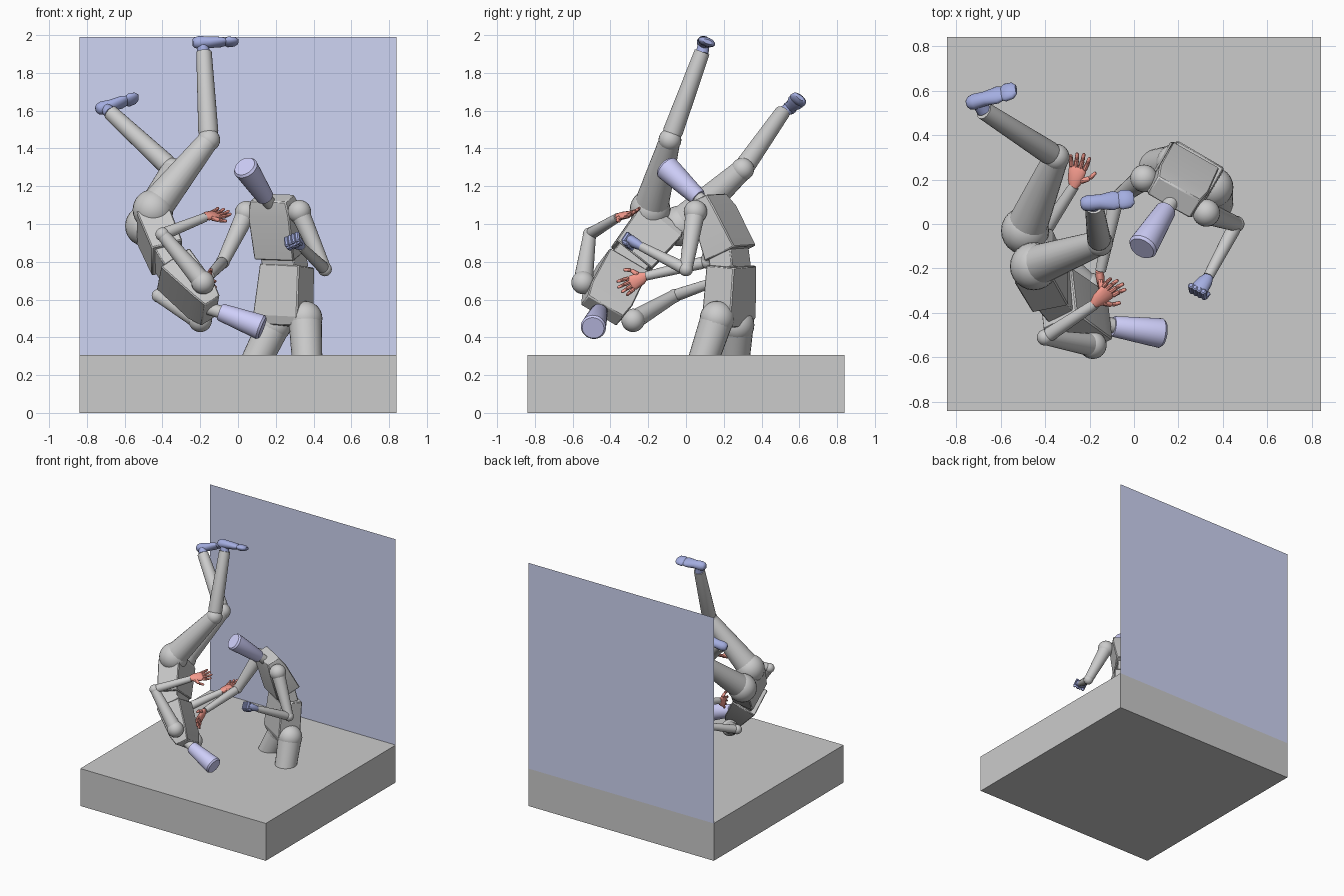
import bpy, bmesh, math
from mathutils import Vector as V

if "Cube" in bpy.data.objects:
    bpy.data.objects.remove(bpy.data.objects["Cube"])


def material(name, rgb):
    m = bpy.data.materials.new(name)
    m.diffuse_color = (*rgb, 1)
    m.use_nodes = True
    m.node_tree.nodes["Principled BSDF"].inputs["Base Color"].default_value = m.diffuse_color
    return m


RED = material("hand_red", (0.92, 0.33, 0.27))
BLUE = material("strike_blue", (0.37, 0.42, 0.75))
LILAC = material("head_lilac", (0.62, 0.62, 0.95))
WALL = material("wall_blue", (0.62, 0.66, 0.9))


def loft(bm, p0, p1, sections, side=None, n=20):
    """Skin rings (t, half width, half depth) along p0-p1; n=4 makes a box."""
    p0, p1 = V(p0), V(p1)
    a = (p1 - p0).normalized()
    s = V(side) if side is not None else a.orthogonal()
    s = (s - a * s.dot(a)).normalized()
    f = a.cross(s)
    k, off = (math.sqrt(2), math.pi / 4) if n == 4 else (1, 0)
    rings = []
    for t, w, d in sections:
        c = p0.lerp(p1, t)
        rings.append([bm.verts.new(c + s * (w * k * math.cos(off + i * math.tau / n))
                                   + f * (d * k * math.sin(off + i * math.tau / n)))
                      for i in range(n)])
    for r, q in zip(rings, rings[1:]):
        for i in range(n):
            bm.faces.new((r[i], r[(i + 1) % n], q[(i + 1) % n], q[i]))
    bm.faces.new(rings[0][::-1])
    bm.faces.new(rings[-1])


def ball(bm, p, r):
    res = bmesh.ops.create_uvsphere(bm, u_segments=24, v_segments=14, radius=r)
    bmesh.ops.translate(bm, vec=V(p), verts=res["verts"])


def tube(bm, p0, p1, r, r2=None, n=8):
    r2 = r2 or r
    loft(bm, p0, p1, [(0, r * .6, r * .6), (.08, r, r), (.9, r2, r2), (1, r2 * .6, r2 * .6)], n=n)


def finish(name, bm, mat=None, bevel=0, angle=40):
    bmesh.ops.recalc_face_normals(bm, faces=bm.faces)
    for f in bm.faces:
        f.smooth = True
    for e in bm.edges:
        e.smooth = len(e.link_faces) == 2 and e.calc_face_angle(0) < math.radians(angle)
    me = bpy.data.meshes.new(name)
    bm.to_mesh(me)
    bm.free()
    ob = bpy.data.objects.new(name, me)
    bpy.context.collection.objects.link(ob)
    if mat:
        me.materials.append(mat)
    if bevel:
        b = ob.modifiers.new("edge", "BEVEL")
        b.width, b.segments = bevel, 1
    return ob


def block(name, p0, p1, sections, side):
    bm = bmesh.new()
    loft(bm, p0, p1, sections, side, 4)
    finish(name, bm, bevel=0.006, angle=20)


def limb(name, a, b, c, ra, rb, rc, ball_r):
    """Two tapered segments with ball joints; c may be None."""
    bm = bmesh.new()
    ball(bm, a, ball_r)
    loft(bm, a, b, [(0, ra, ra), (1, rb, rb)], n=24)
    if c:
        ball(bm, b, rb * 1.08)
        loft(bm, b, c, [(0, rb * .75, rb * .75), (.1, rb * .95, rb * .95), (1, rc, rc)], n=24)
    finish(name, bm)


def hand(name, wrist, direction, normal, thumb):
    """Open hand: palm, four spread fingers, thumb on the side given by sign."""
    w, d = V(wrist), V(direction).normalized()
    s = d.cross(V(normal)).normalized() * thumb
    nrm = s.cross(d)
    bm = bmesh.new()
    loft(bm, w - d * .01, w + d * .085, [(0, .02, .017), (.3, .034, .02), (.85, .041, .016),
                                         (1, .034, .01)], s, 14)
    for i, length in enumerate((.068, .078, .072, .056)):
        k = 1.5 - i
        base = w + d * .078 + s * (k * .021)
        mid = base + (d + s * k * .14 + nrm * .1).normalized() * length * .55
        tip = mid + (d + s * k * .14 + nrm * .45).normalized() * length * .5
        tube(bm, base, mid, .0105)
        tube(bm, mid, tip, .0095, .0075)
    base = w + d * .025 + s * .025
    mid = base + (d * .6 + s).normalized() * .045
    tube(bm, base, mid, .014, .011)
    tube(bm, mid, mid + (d + s * .6).normalized() * .04, .0105, .008)
    finish(name, bm, RED)


def fist(name, wrist, direction, normal):
    w, d = V(wrist), V(direction).normalized()
    s = d.cross(V(normal)).normalized()
    nrm = s.cross(d)
    bm = bmesh.new()
    loft(bm, w - d * .015, w + d * .085, [(0, .021, .019), (.3, .034, .026), (.8, .041, .03),
                                         (1, .034, .022)], s, 14)
    for i in range(4):
        base = w + d * .08 + s * ((i - 1.5) * .022)
        tube(bm, base + nrm * .028, base - nrm * .032, .014)
        tube(bm, base - nrm * .03, base - nrm * .03 - d * .035, .012)
    tube(bm, w + d * .03 + s * .035, w + d * .07 - s * .01 - nrm * .038, .013)
    finish(name, bm, BLUE)


def foot(name, ankle, heel, toe, shin):
    h, t = V(heel), V(toe)
    side = (t - h).cross(V(shin))
    bm = bmesh.new()
    tube(bm, V(ankle), h.lerp(t, .2), .034, .03, 16)
    loft(bm, h, h.lerp(t, .72), [(0, .018, .018), (.06, .03, .028), (.2, .037, .035),
                                 (.5, .034, .03), (.85, .045, .025), (1, .038, .018)], side, 18)
    loft(bm, h.lerp(t, .7), t, [(0, .036, .016), (.25, .047, .025), (.75, .043, .022),
                                (1, .026, .011)], side, 18)
    finish(name, bm, BLUE, angle=50)


def head(who, neck, p0, p1):
    bm = bmesh.new()
    loft(bm, neck, V(p0).lerp(V(p1), .1), [(0, .034, .034), (1, .034, .034)], n=24)
    finish(who + "_neck", bm)
    bm = bmesh.new()
    loft(bm, p0, p1, [(0, .043, .043), (.03, .047, .047), (.95, .067, .067), (1, .058, .058)], n=32)
    finish(who + "_head", bm, LILAC, angle=30)


def torso(who, chest0, chest1, low0, low1, side):
    block(who + "_chest", chest0, chest1, [(0, .12, .098), (.75, .125, .072), (1, .108, .05)], side)
    a, b = V(low0).lerp(V(low1), .1), V(chest0).lerp(V(chest1), .12)
    block(who + "_waist", a, b, [(0, .1, .07), (1, .1, .07)], side)
    block(who + "_pelvis", low0, low1, [(0, .12, .085), (.85, .136, .088), (1, .12, .07)], side)


# Ground slab
bm = bmesh.new()
loft(bm, (0, 0, 0), (0, 0, .306), [(0, .84, .84), (1, .84, .84)], (1, 0, 0), 4)
finish("ground_slab", bm)

# Back wall sheet
bm = bmesh.new()
bm.faces.new([bm.verts.new(p) for p in ((-.84, .84, .306), (.84, .84, .306),
                                        (.84, .84, 1.99), (-.84, .84, 1.99))])
finish("back_wall", bm, WALL)

# Standing figure, legs sunk into the slab
torso("standing", (.235, .235, .845), (.18, .12, 1.14), (.26, .24, .78), (.235, .225, .46), (.86, -.5, 0))
head("standing", (.175, .11, 1.1), (.145, .065, 1.14), (.035, -.11, 1.305))
limb("standing_left_arm", (.325, .05, 1.065), (.46, 0, .76), (.335, -.235, .88), .052, .034, .024, .062)
limb("standing_right_arm", (.045, .205, 1.06), (-.08, .11, .8), (-.15, -.21, .725), .052, .034, .024, .062)
fist("standing_left_fist", (.33, -.245, .885), (-.045, -.06, .035), (-.3, .3, 1))
hand("standing_right_hand", (-.155, -.22, .722), (.02, -.15, -.08), (1, .1, 0), 1)
limb("standing_left_thigh", (.355, .165, .5), (.37, .065, .2), None, .088, .078, 0, .092)
limb("standing_right_thigh", (.19, .27, .465), (.06, .25, .2), None, .088, .078, 0, .092)

# Upside-down figure
torso("falling", (-.345, -.335, .765), (-.145, -.445, .54), (-.375, -.29, .82), (-.465, -.12, 1.03),
      (0, .26, -.2))
head("falling", (-.16, -.44, .555), (-.095, -.46, .535), (.13, -.492, .45))
limb("falling_upper_arm_set", (-.185, -.545, .69), (-.4, -.51, .945), (-.175, -.36, 1.035),
     .052, .034, .024, .062)
limb("falling_lower_arm_set", (-.2, -.28, .49), (-.42, -.06, .62), (-.27, .17, .7),
     .052, .034, .024, .062)
hand("falling_upper_hand", (-.175, -.355, 1.04), (.12, .11, .02), (.2, -.45, 1), 1)
hand("falling_lower_hand", (-.27, .175, .705), (.035, .15, .03), (-.2, 0, 1), 1)
limb("falling_front_leg", (-.45, -.19, 1.075), (-.155, -.085, 1.445), (-.18, .085, 1.91),
     .094, .056, .041, .108)
limb("falling_back_leg", (-.49, -.03, .99), (-.35, .3, 1.29), (-.675, .51, 1.59),
     .094, .056, .041, .108)
foot("falling_front_foot", (-.18, .085, 1.9), (-.24, .09, 1.96), (0, .115, 1.965), (-.03, .17, .46))
foot("falling_back_foot", (-.672, .508, 1.585), (-.75, .54, 1.605), (-.53, .605, 1.67), (-.33, .21, .3))
